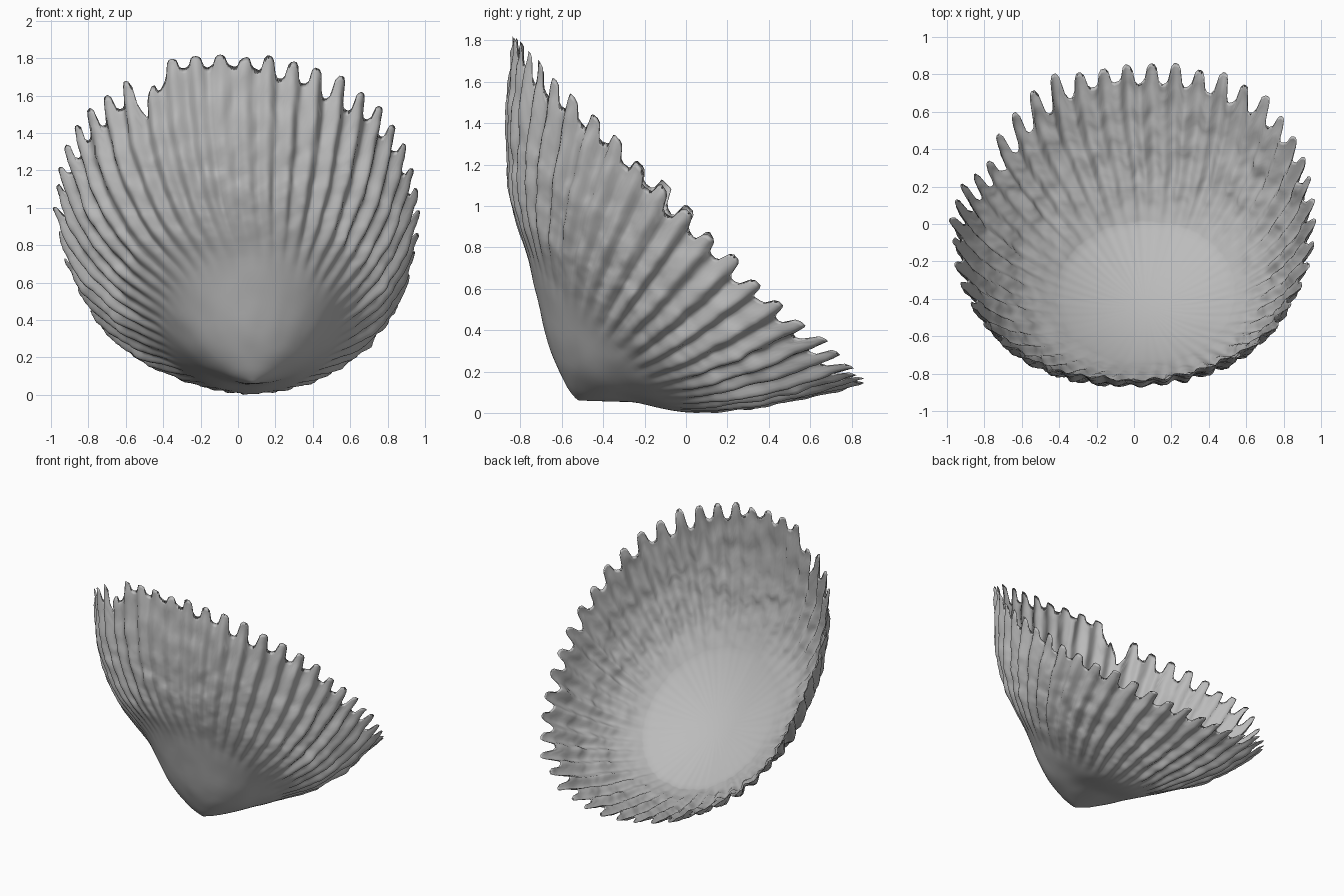
import bpy
import bmesh
import math
import random
from mathutils import Vector, noise

random.seed(4)
old = bpy.data.objects.get("Cube")
if old:
    bpy.data.objects.remove(old)

RIBS, PER_RIB = 46, 10
CONE_RINGS, WALL_RINGS, FLOOR_RINGS = 20, 46, 14
SEGMENTS = RIBS * PER_RIB

# Cross sections: front y, front z, back y, back z, half width, centre x
STATIONS = [
    (-0.53, 0.075, -0.51, 0.07, 0.01, 0.08),
    (-0.59, 0.16, -0.42, 0.065, 0.12, 0.08),
    (-0.67, 0.36, -0.25, 0.06, 0.29, 0.08),
    (-0.76, 0.74, -0.02, 0.015, 0.47, 0.07),
    (-0.84, 1.02, 0.25, 0.037, 0.68, 0.04),
    (-0.865, 1.40, 0.57, 0.095, 0.86, 0.01),
    (-0.83, 1.81, 0.86, 0.17, 0.955, 0.0),
]


def section(s):
    """Smoothly interpolated cross section at station number s."""
    last = len(STATIONS) - 1
    i = min(int(s), last - 1)
    f = s - i
    a, b, c, d = (STATIONS[max(0, min(last, k))] for k in range(i - 1, i + 3))
    return [0.5 * (2 * q + (r - p) * f + (2 * p - 5 * q + 4 * r - w) * f ** 2
                   + (3 * q - p - 3 * r + w) * f ** 3)
            for p, q, r, w in zip(a, b, c, d)]


def hump(angle, centre, width):
    """Soft bump around an angle in degrees."""
    diff = (math.degrees(angle) - centre + 180) % 360 - 180
    return math.exp(-(diff / width) ** 2)


tooth_length = [random.uniform(0.22, 0.5) for _ in range(RIBS)]
rib_strength = [random.uniform(0.7, 1.2) for _ in range(RIBS)]


def rib_wave(t):
    """Rib number at angle t, and its height from -1 in grooves to 1."""
    turn = t / math.tau * RIBS + 0.5
    return int(turn) % RIBS, -math.cos(math.tau * turn)


def rim_end(t):
    """Station at which the wall stops: ragged teeth, chips and a high lip."""
    k, wave = rib_wave(t)
    tooth = min(1, max(0, (wave + 0.4) / 0.9))
    front = hump(t, 270, 30)
    end = 5.62 + 0.24 * front + tooth_length[k] * tooth * (1 - 0.55 * front)
    # Uneven rim: high lips, a notch, and a worn back right side
    end += 0.07 * hump(t, 253, 8) + 0.12 * hump(t, 192, 14) + 0.1 * hump(t, 335, 18)
    end -= 0.32 * hump(t, 241, 4) + 0.6 * hump(t, 146, 22)
    return end + 0.08 * noise.noise(Vector((math.cos(t), math.sin(t), 0.3)) * 12)


def surface(t, s, inset=0.0):
    """Point on the tilted cup; inset 0 is the outside, above 0 the lining."""
    fy, fz, by, bz, half, cx = section(s)
    wall = min(1, max(0, (s - 2.95) / 1.2))
    k, wave = rib_wave(t)
    bulge = 1 + 0.035 * wall * math.sin(2 * t) ** 2
    u, v = math.cos(t) * bulge, math.sin(t) * bulge
    # Radial ribs, softer on the tall front and on the lining
    depth = 0.024 * wall * (1 - 0.45 * hump(t, 270, 35)) * (1 - 0.6 * inset)
    long_axis = Vector((0, by - fy, bz - fz)) / 2
    centre = Vector((cx + 0.03 * wall * v, (fy + by) / 2, (fz + bz) / 2))
    p = centre + Vector((half * u, 0, 0)) + long_axis * v
    outward = (p - centre).normalized()
    rough = noise.noise(p * 9) * (0.006 + 0.010 * wall)
    rough += noise.noise(p * 24) * 0.006 * wall
    return p + outward * (wave * rib_strength[k] * depth + rough * min(1, s)
                          - 0.055 * inset)


def skin(rings):
    """Faces between neighbouring closed rings."""
    for low, high in zip(rings, rings[1:]):
        for i in range(SEGMENTS):
            n = (i + 1) % SEGMENTS
            bm.faces.new((low[i], low[n], high[n], high[i]))


def cap(ring, point):
    """Fan of triangles closing a ring at a point."""
    for i in range(SEGMENTS):
        bm.faces.new((point, ring[(i + 1) % SEGMENTS], ring[i]))


bm = bmesh.new()
angles = [math.tau * i / SEGMENTS for i in range(SEGMENTS)]
ends = [rim_end(t) for t in angles]


def wall_station(w, end, start):
    return start + w * (5.5 - start) + (end - 5.5) * w ** 6


# Outside: smooth cone base, then the flaring toothed wall
outside = []
for j in range(1, CONE_RINGS + 1):
    outside.append([bm.verts.new(surface(t, 3 * j / CONE_RINGS)) for t in angles])
for j in range(1, WALL_RINGS + 1):
    w = j / WALL_RINGS
    outside.append([bm.verts.new(surface(t, wall_station(w, end, 3)))
                    for t, end in zip(angles, ends)])
skin(outside)
cap(outside[0], bm.verts.new((0.08, -0.52, 0.07)))

# Lining: from the shared rim down to the edge of the floor
lining = [outside[-1]]
for j in range(WALL_RINGS - 1, 0, -1):
    w = j / WALL_RINGS
    lining.append([bm.verts.new(surface(t, wall_station(w, end, 3.2), 1 - w))
                   for t, end in zip(angles, ends)])

# Floor: shallow smooth dish above the solid base
edge = [v.co.copy() for v in lining[-1]]
middle = sum(edge, Vector()) / SEGMENTS
down = Vector((0, -0.69, -0.72))
dish = 0.1
for j in range(FLOOR_RINGS - 1, 0, -1):
    f = j / FLOOR_RINGS
    lining.append([bm.verts.new(middle + (e - middle) * f + down * dish * (1 - f * f))
                   for e in edge])
skin(lining)
cap(lining[-1], bm.verts.new(middle + down * dish))

# Rest the cup on the ground
lowest = min(v.co.z for v in bm.verts)
bmesh.ops.translate(bm, verts=bm.verts, vec=(0, 0, -lowest))
bmesh.ops.recalc_face_normals(bm, faces=bm.faces)
for face in bm.faces:
    face.smooth = True
mesh = bpy.data.meshes.new("ribbed_cup")
bm.to_mesh(mesh)
bm.free()
cup = bpy.data.objects.new("ribbed_cup", mesh)
bpy.context.collection.objects.link(cup)

# Plain grey material
grey = bpy.data.materials.new("stone_grey")
grey.use_nodes = True
colour = (0.5, 0.5, 0.5, 1)
grey.diffuse_color = colour
grey.node_tree.nodes["Principled BSDF"].inputs["Base Color"].default_value = colour
mesh.materials.append(grey)
